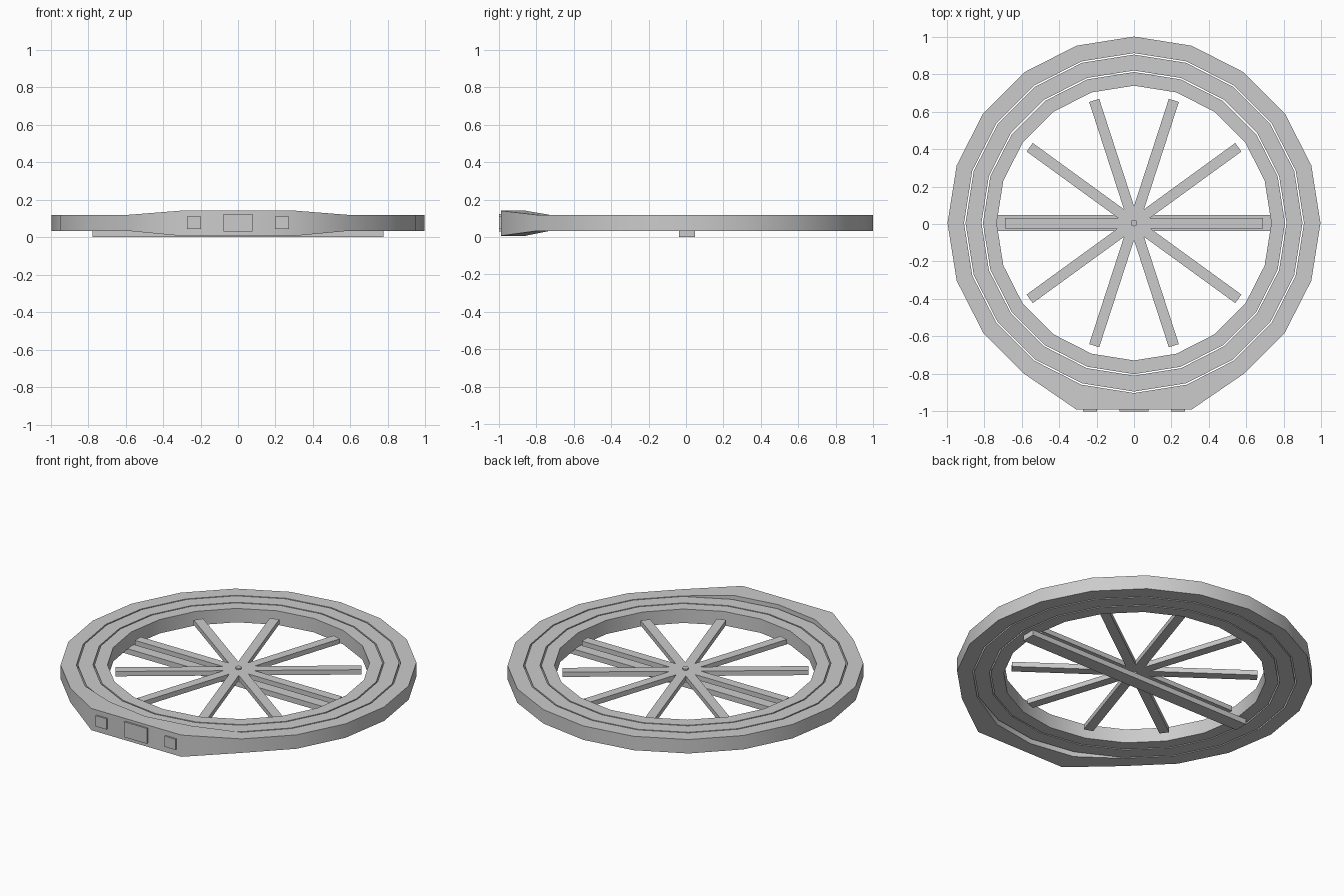
import bpy, bmesh
from math import sin, cos, pi, radians

if "Cube" in bpy.data.objects:
    bpy.data.objects.remove(bpy.data.objects["Cube"])

CY = 0.005            # wheel centre in y
SIDES = 20
Z0, Z1 = 0.033, 0.119


def finish(name, bm, smooth=False):
    bmesh.ops.recalc_face_normals(bm, faces=bm.faces)
    me = bpy.data.meshes.new(name)
    bm.to_mesh(me)
    bm.free()
    ob = bpy.data.objects.new(name, me)
    bpy.context.collection.objects.link(ob)
    if smooth:
        bpy.ops.object.select_all(action='DESELECT')
        ob.select_set(True)
        bpy.context.view_layer.objects.active = ob
        bpy.ops.object.shade_smooth_by_angle(angle=radians(36))
    return ob


def box(name, loc, size, rot=0.0):
    bm = bmesh.new()
    bmesh.ops.create_cube(bm, size=1)
    bmesh.ops.scale(bm, vec=size, verts=bm.verts)
    ob = finish(name, bm)
    ob.location = loc
    ob.rotation_euler.z = rot
    return ob


def ring(name, r_in, r_out, front_block=False):
    bm = bmesh.new()
    loops = []
    for i in range(SIDES):
        a = -pi / 2 + 2 * pi * i / SIDES
        block = front_block and i in (0, 1, SIDES - 1)
        lo, hi = (0.007, 0.141) if block else (Z0, Z1)
        section = []
        for r, z in ((r_in, lo), (r_out, lo), (r_out, hi), (r_in, hi)):
            y = r * sin(a) + CY
            if block and r == r_out:
                y = CY - r_out          # flat front face
            section.append(bm.verts.new((r * cos(a), y, z)))
        loops.append(section)
    for i in range(SIDES):
        a, b = loops[i], loops[(i + 1) % SIDES]
        for k in range(4):
            n = (k + 1) % 4
            bm.faces.new((a[k], a[n], b[n], b[k]))
    return finish(name, bm, True)


# Three concentric rings, the outer one thickened at the front
ring("outer_ring", 0.907, 0.995, True)
ring("middle_ring", 0.814, 0.899)
ring("inner_ring", 0.733, 0.806)

# Raised panels on the front block
box("front_panel_center", (0, -0.99, 0.077), (0.155, 0.02, 0.095))
for side, s in (("left", -1), ("right", 1)):
    box("front_panel_" + side, (s * 0.235, -0.99, 0.077), (0.074, 0.02, 0.066))

# Five crossing bars form ten spokes
for i in range(5):
    box(f"spoke_bar_{i + 1}", (0, CY, 0.075), (1.376, 0.056, 0.03), i * pi / 5)

# Support bar under the wheel
box("support_bar", (0, CY, 0.0165), (1.554, 0.084, 0.033))

# Hub pin joining spokes and support bar
bm = bmesh.new()
bmesh.ops.create_cone(bm, cap_ends=True, segments=10, radius1=0.018,
                      radius2=0.018, depth=0.07)
hub = finish("hub_pin", bm)
hub.location = (0, CY, 0.064)
